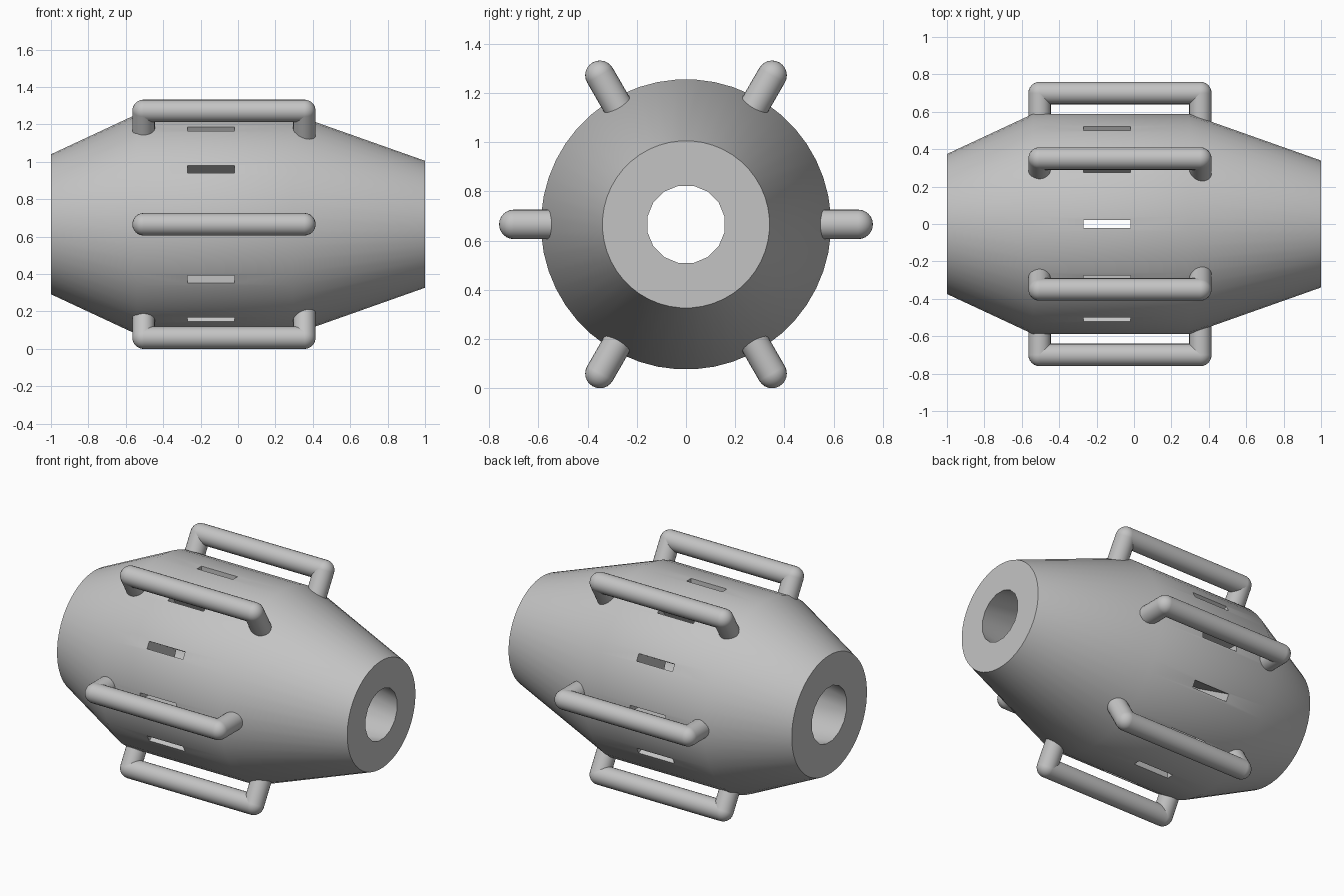
import bpy
import bmesh
from math import cos, sin, pi
from mathutils import Matrix, Vector

AXIS_Z = 0.666
BODY_R = 0.59
TUBE_R = 0.06

if "Cube" in bpy.data.objects:
    bpy.data.objects.remove(bpy.data.objects["Cube"])

grey = bpy.data.materials.new("plain_grey")
grey.use_nodes = True
colour = (0.55, 0.55, 0.55, 1)
grey.diffuse_color = colour
grey.node_tree.nodes["Principled BSDF"].inputs["Base Color"].default_value = colour


def finish(name, bm):
    """Turn a bmesh into a named object on the body axis."""
    bmesh.ops.recalc_face_normals(bm, faces=bm.faces)
    mesh = bpy.data.meshes.new(name)
    bm.to_mesh(mesh)
    bm.free()
    mesh.materials.append(grey)
    obj = bpy.data.objects.new(name, mesh)
    obj.location.z = AXIS_Z
    bpy.context.collection.objects.link(obj)
    return obj


def lathe(name, profile, sides):
    """Closed solid turned about the x axis from (x, radius) pairs."""
    bm = bmesh.new()
    rings = []
    for x, r in profile:
        angles = [2 * pi * (i + 0.5) / sides for i in range(sides)]
        rings.append([bm.verts.new((x, r * cos(a), r * sin(a))) for a in angles])
    for a, b in zip(rings, rings[1:]):
        for i in range(sides):
            j = (i + 1) % sides
            bm.faces.new((a[i], a[j], b[j], b[i]))
    bm.faces.new(rings[0])
    bm.faces.new(rings[-1])
    return finish(name, bm)


def smooth(obj, angle):
    bpy.ops.object.select_all(action="DESELECT")
    obj.select_set(True)
    bpy.context.view_layer.objects.active = obj
    bpy.ops.object.shade_smooth_by_angle(angle=angle)


def cut(obj, cutter):
    bpy.context.view_layer.objects.active = obj
    mod = obj.modifiers.new("cut", "BOOLEAN")
    mod.operation = "DIFFERENCE"
    mod.solver = "EXACT"
    mod.object = cutter
    bpy.ops.object.modifier_apply(modifier=mod.name)
    bpy.data.objects.remove(cutter)


# Double-tapered barrel
profile = [(-1, 0.375), (-0.54, BODY_R), (0.295, BODY_R), (1, 0.34)]
body = lathe("barrel_body", profile, 48)

# Hollow core follows the outside at a reduced radius
core = [(x, r * 0.47) for x, r in profile]
core = [(-1.1, core[0][1])] + core + [(1.1, core[-1][1])]
cut(body, lathe("core_cutter", core, 16))

# Ring of narrow slots through the wall
bm = bmesh.new()
for i in range(12):
    place = (Matrix.Rotation(i * pi / 6, 4, "X")
             @ Matrix.Translation((-0.145, 0, 0.475))
             @ Matrix.Diagonal((0.25, 0.045, 0.55, 1)))
    bmesh.ops.create_cube(bm, size=1, matrix=place)
cut(body, finish("slot_cutter", bm))
smooth(body, pi / 6)


def add_tube(bm, start, end):
    start, end = Vector(start), Vector(end)
    turn = (end - start).to_track_quat("Z", "Y").to_matrix().to_4x4()
    bmesh.ops.create_cone(
        bm, cap_ends=True, segments=24, radius1=TUBE_R, radius2=TUBE_R,
        depth=(end - start).length,
        matrix=Matrix.Translation((start + end) / 2) @ turn)


# Six grab handles with rounded corners
for i in range(6):
    bm = bmesh.new()
    left, right, top, foot = -0.505, 0.355, 0.70, 0.535
    add_tube(bm, (left, 0, top), (right, 0, top))
    for x in (left, right):
        add_tube(bm, (x, 0, foot), (x, 0, top))
        bmesh.ops.create_uvsphere(bm, u_segments=24, v_segments=12, radius=TUBE_R,
                                  matrix=Matrix.Translation((x, 0, top)))
    handle = finish(f"grab_handle_{i + 1}", bm)
    handle.rotation_euler.x = pi / 6 + i * pi / 3
    smooth(handle, pi / 4)
